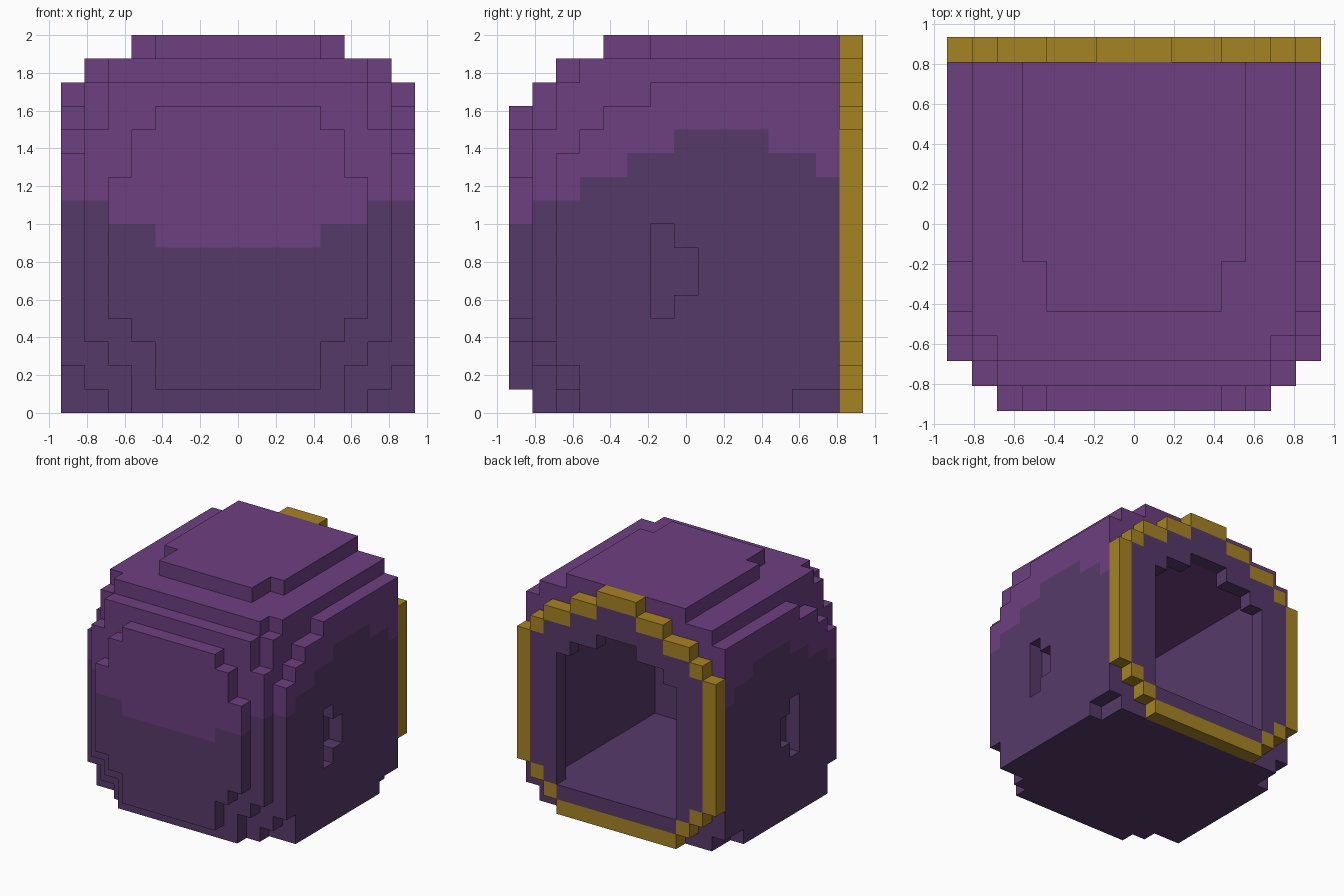
import bpy, bmesh
from mathutils import Vector

if "Cube" in bpy.data.objects:
    bpy.data.objects.remove(bpy.data.objects["Cube"])

U = 0.125                                  # size of one cube of the block grid
MID = 7                                    # centre column (15 x 15 x 16 grid)


def material(name, rgb):
    m = bpy.data.materials.new(name)
    m.diffuse_color = (*rgb, 1.0)
    m.use_nodes = True
    m.node_tree.nodes["Principled BSDF"].inputs["Base Color"].default_value = m.diffuse_color
    return m


PURPLE = material("purple", (0.153, 0.050, 0.216))
PLUM = material("dark plum", (0.093, 0.042, 0.141))
GOLD = material("gold", (0.381, 0.227, 0.016))
MATS = [PURPLE, PLUM, GOLD]


def block(a0, a1, j0, j1, k0, k1):
    """Cells mirrored in x: distance a from centre, depth j, height k (ends excluded)."""
    return {(MID + s * a, j, k) for s in (-1, 1) for a in range(a0, a1)
            for j in range(j0, j1) for k in range(k0, k1)}


def blocks(*specs):
    return set().union(*(block(*s) for s in specs))


# Raised front plate
front_plate = blocks((0, 4, 0, 1, 1, 13), (4, 5, 0, 1, 3, 12), (5, 6, 0, 1, 4, 10))

# Main shell: stepped front layers, body and top plate
shell = blocks(
    (0, 5, 1, 2, 0, 14), (5, 6, 1, 2, 2, 14), (6, 7, 1, 2, 3, 12),
    (0, 6, 2, 3, 0, 15), (6, 7, 2, 3, 1, 14),
    (0, 7, 3, 14, 0, 15))
top_plate = blocks((0, 4, 4, 6, 15, 16), (0, 5, 6, 14, 15, 16))

# Side panels with stepped tops and a small recess
side_panel = blocks(
    (7, 8, 2, 3, 2, 11), (7, 8, 3, 4, 0, 12), (7, 8, 4, 6, 0, 13),
    (7, 8, 6, 12, 0, 14), (7, 8, 12, 14, 1, 14))
side_panel -= blocks((7, 8, 6, 7, 4, 8), (7, 8, 7, 8, 5, 7))

# Hollow inside and the stepped opening at the back
cavity = block(0, 6, 3, 14, 2, 13)
opening = blocks((0, 2, 14, 15, 2, 13), (2, 4, 14, 15, 2, 12), (4, 5, 14, 15, 2, 11))
shell -= cavity

# Gold trim: columns outward from the centre, each with a bottom and a top
RIM = [(0, 16), (0, 16), (0, 15), (0, 15), (0, 14), (1, 14), (2, 13), (3, 12)]
back_rim, gold_trim = set(), block(7, 8, 14, 15, 3, 12)
for a, (lo, hi) in enumerate(RIM[:7]):
    gold_trim |= block(a, a + 1, 14, 15, lo, lo + 1) | block(a, a + 1, 14, 15, hi - 1, hi)
    back_rim |= block(a, a + 1, 14, 15, lo + 1, hi - 1)
back_rim -= opening

PARTS = {"front_plate": front_plate, "shell": shell, "top_plate": top_plate,
         "side_panels": side_panel, "back_rim": back_rim, "gold_trim": gold_trim}
SOLID = set().union(*PARTS.values())

# Height of the dark lower colour, by depth
DARK_TOP = [8, 9, 9, 10, 10, 11, 11, 12, 12, 12, 12, 11, 11, 10, 16]


def colour(part, cell, neighbour):
    i, j, k = cell
    if part == "gold_trim":
        return 2
    if part == "back_rim":
        return 1
    if neighbour in cavity:                # purple ceiling and top of the front wall
        return 0 if k >= 13 or (j == 2 and k == 12) else 1
    dark = DARK_TOP[j]
    if j == 0 and abs(i - MID) <= 3:       # dip in the middle of the front
        dark = 7
    return 1 if k < dark else 0


def build(name, cells):
    bm = bmesh.new()
    verts = {}

    def vert(p):
        if p not in verts:
            verts[p] = bm.verts.new(((p[0] - 7.5) * U, (p[1] - 7.5) * U, p[2] * U))
        return verts[p]

    for cell in sorted(cells):
        for axis in range(3):
            for side in (0, 1):
                n = list(cell)
                n[axis] += 2 * side - 1
                if tuple(n) in SOLID:      # hidden between two cubes
                    continue
                u, v = (axis + 1) % 3, (axis + 2) % 3
                corners = []
                for du, dv in ((0, 0), (1, 0), (1, 1), (0, 1)):
                    p = list(cell)
                    p[axis] += side
                    p[u] += du
                    p[v] += dv
                    corners.append(vert(tuple(p)))
                if not side:
                    corners.reverse()
                f = bm.faces.new(corners)
                f.material_index = colour(name, cell, tuple(n))
    mesh = bpy.data.meshes.new(name)
    bm.to_mesh(mesh)
    bm.free()
    for m in MATS:
        mesh.materials.append(m)
    bpy.context.collection.objects.link(bpy.data.objects.new(name, mesh))


for part_name, part_cells in PARTS.items():
    build(part_name, part_cells)
